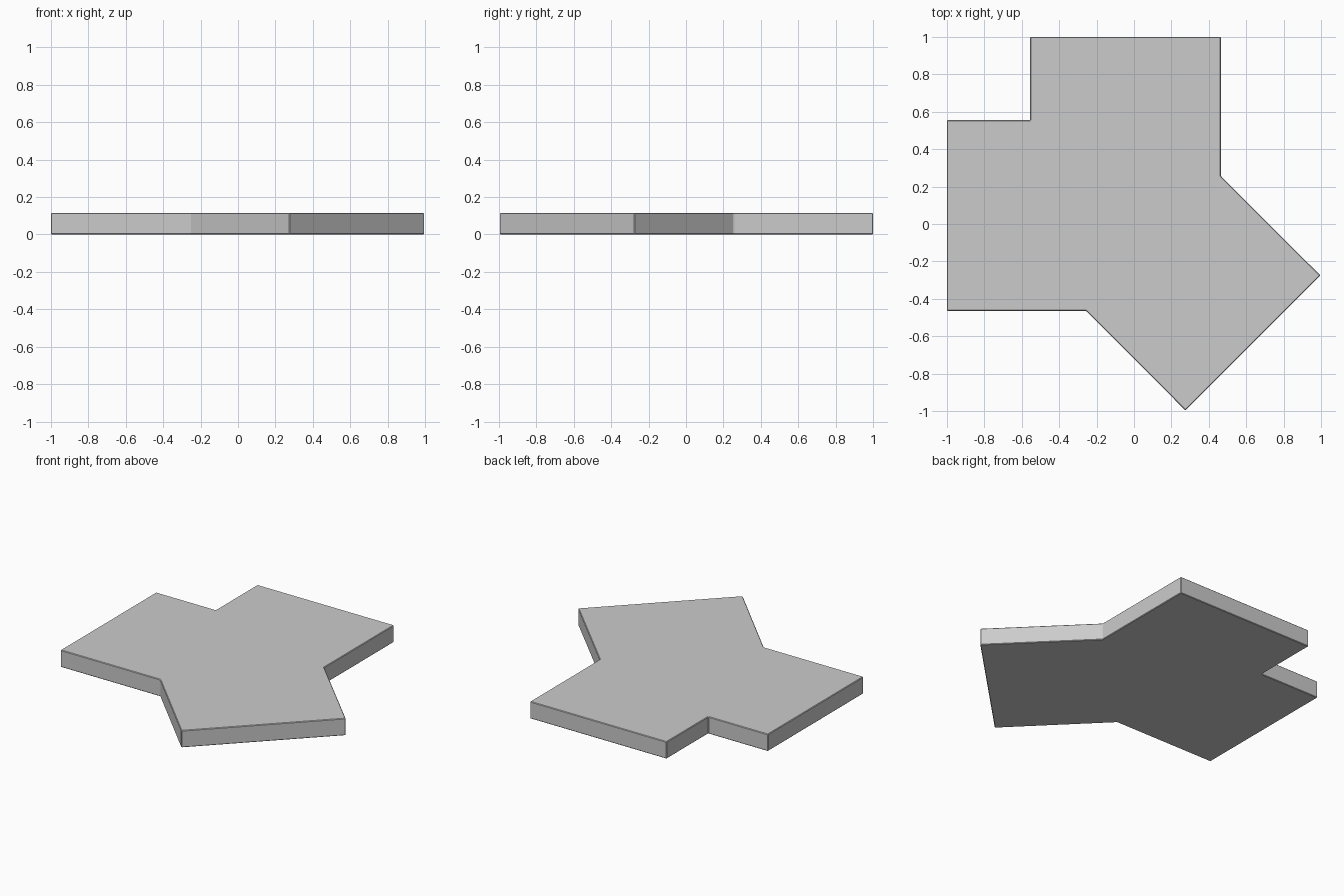
import bpy, bmesh

if "Cube" in bpy.data.objects:
    bpy.data.objects.remove(bpy.data.objects["Cube"])

THICKNESS = 0.115

# Half of the outline; the plate is symmetric about the diagonal y = -x
half = [(-0.555, 0.555), (-0.555, 1.0), (0.465, 1.0), (0.465, 0.255), (0.997, -0.275)]
mirrored = [(-y, -x) for x, y in reversed(half[1:])]
outline = (half + mirrored)[::-1]  # counter-clockwise

# Three-armed junction plate, extruded up from the ground
bm = bmesh.new()
base = bm.faces.new([bm.verts.new((x, y, 0)) for x, y in outline])
arms = bmesh.ops.extrude_face_region(bm, geom=[base], use_keep_orig=True)
top = [v for v in arms["geom"] if isinstance(v, bmesh.types.BMVert)]
bmesh.ops.translate(bm, verts=top, vec=(0, 0, THICKNESS))
bmesh.ops.recalc_face_normals(bm, faces=bm.faces)

mesh = bpy.data.meshes.new("junction_plate")
bm.to_mesh(mesh)
bm.free()
plate = bpy.data.objects.new("junction_plate", mesh)
bpy.context.collection.objects.link(plate)

# Hairline edge break
bevel = plate.modifiers.new("edge_break", 'BEVEL')
bevel.width = 0.004
bevel.segments = 1
bevel.limit_method = 'ANGLE'
